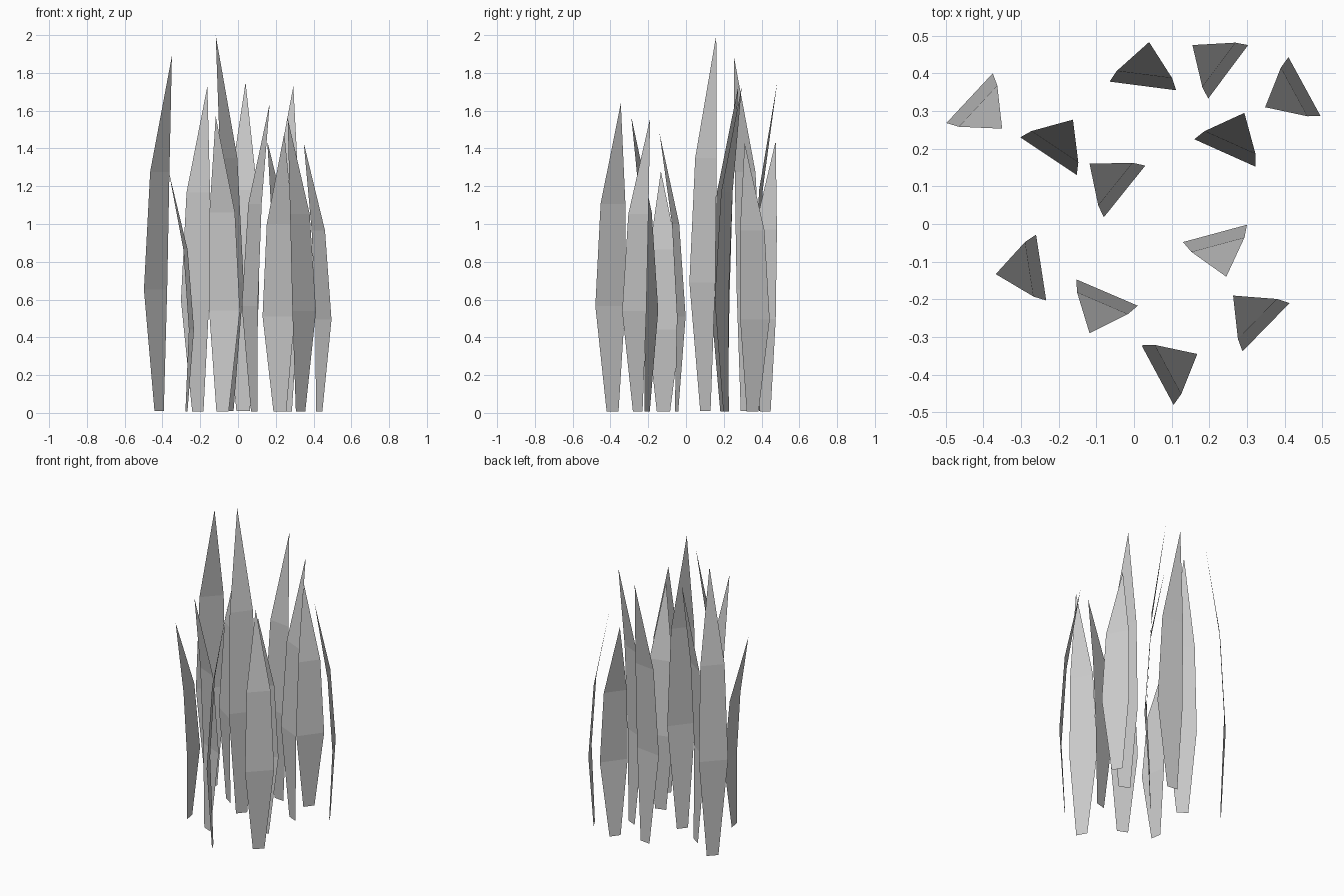
import bpy
from mathutils import Vector

# One row per blade: both ends of its widest line (x, y), its tip (x, y), its height
BLADES = [
    (-0.498, 0.268, -0.375, 0.400, -0.350, 0.253, 1.89),
    (-0.065, 0.378, 0.112, 0.355, 0.040, 0.483, 1.75),
    (0.303, 0.475, 0.197, 0.333, 0.155, 0.475, 1.44),
    (0.410, 0.443, 0.495, 0.287, 0.348, 0.310, 1.43),
    (0.160, 0.225, 0.323, 0.152, 0.293, 0.295, 1.73),
    (-0.302, 0.230, -0.152, 0.130, -0.162, 0.277, 1.73),
    (0.030, 0.155, -0.080, 0.018, -0.118, 0.160, 2.00),
    (0.130, -0.048, 0.300, -0.002, 0.245, -0.140, 1.48),
    (-0.260, -0.028, -0.233, -0.203, -0.367, -0.133, 1.28),
    (-0.153, -0.147, 0.010, -0.217, -0.118, -0.290, 1.57),
    (0.413, -0.210, 0.288, -0.338, 0.263, -0.190, 1.56),
    (0.020, -0.322, 0.105, -0.480, 0.168, -0.345, 1.64),
]

# Cross rows of a blade: height share, width share, lean towards the tip
ROWS = [(0.005, 0.40, 0.22), (0.345, 1.0, 0.0), (0.675, 0.83, 0.26)]


def grass_blade(name, ax, ay, bx, by, tx, ty, height):
    """Flat leaning sheet: narrow foot, wide belly, shoulder and pointed tip."""
    a, b = Vector((ax, ay)), Vector((bx, by))
    mid, half = (a + b) / 2, (b - a) / 2
    lean = Vector((tx, ty)) - mid
    verts = []
    for z, w, s in ROWS:
        c = mid + lean * s
        for side in (-1, 1):
            p = c + half * w * side
            verts.append((p.x, p.y, z * height))
    verts.append((tx, ty, height))
    faces = [(0, 1, 3, 2), (2, 3, 5, 4), (4, 5, 6)]
    # keep every sheet facing away from its lean
    if half.x * lean.y - half.y * lean.x < 0:
        faces = [f[::-1] for f in faces]
    mesh = bpy.data.meshes.new(name)
    mesh.from_pydata(verts, [], faces)
    obj = bpy.data.objects.new(name, mesh)
    bpy.context.collection.objects.link(obj)


for i, blade in enumerate(BLADES, 1):
    grass_blade(f"grass_blade_{i:02d}", *blade)
